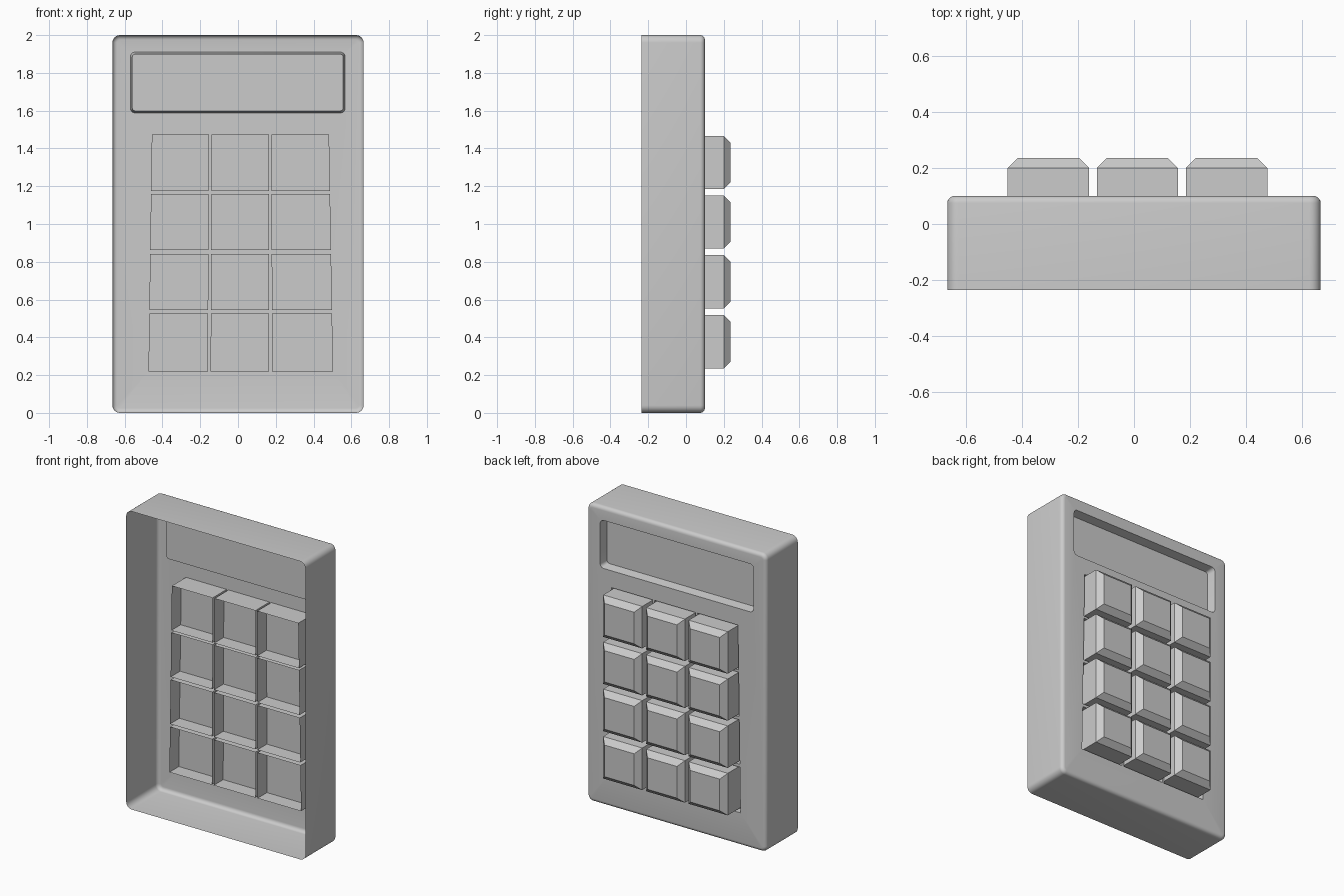
import bpy, bmesh, math

if "Cube" in bpy.data.objects:
    bpy.data.objects.remove(bpy.data.objects["Cube"])

BACK, FACE = -0.235, 0.10        # open rear rim and front panel depth
SOCKET, PLATE = -0.05, 0.05      # inner end of key sockets, plate under keys
ROWS = [(1.175, 1.475), (0.862, 1.16), (0.545, 0.842), (0.22, 0.525)]
COLS = [((-0.456, -0.154), (-0.474, -0.159)),
        ((-0.140, 0.164), (-0.145, 0.165)),
        ((0.177, 0.482), (0.180, 0.503))]   # x span at top and bottom of keypad
KEY_X = [(-0.45, -0.16), (-0.132, 0.156), (0.185, 0.475)]
KEY_Z = [(1.185, 1.467), (0.87, 1.15), (0.553, 0.835), (0.235, 0.517)]


def finish(bm, name, angle=35):
    me = bpy.data.meshes.new(name)
    bm.to_mesh(me)
    bm.free()
    ob = bpy.data.objects.new(name, me)
    bpy.context.collection.objects.link(ob)
    bpy.ops.object.select_all(action='DESELECT')
    ob.select_set(True)
    bpy.context.view_layer.objects.active = ob
    if angle:
        bpy.ops.object.shade_smooth_by_angle(angle=math.radians(angle))
    return ob


def rounded_rect(x0, x1, z0, z1, r, seg=6):
    pts = []
    for cx, cz, a0 in ((x1 - r, z1 - r, 0), (x0 + r, z1 - r, 90),
                       (x0 + r, z0 + r, 180), (x1 - r, z0 + r, 270)):
        for i in range(seg + 1):
            a = math.radians(a0 + 90 * i / seg)
            pts.append((cx + r * math.cos(a), cz + r * math.sin(a)))
    return pts


def ring(bm, pts, y):
    return [bm.verts.new((x, y, z)) for x, z in pts]


def bridge(bm, a, b):
    n = len(a)
    for i in range(n):
        bm.faces.new((a[i], a[(i + 1) % n], b[(i + 1) % n], b[i]))


def loop_edges(bm, loop):
    out = []
    for i, v in enumerate(loop):
        w = loop[(i + 1) % len(loop)]
        out.append(bm.edges.get((v, w)) or bm.edges.new((v, w)))
    return out


def cell(col, row):
    # socket outline; the keypad spreads slightly toward the bottom
    (lt, rt), (lb, rb) = COLS[col]
    z0, z1 = ROWS[row]

    def mix(a, b, z):
        return a + (b - a) * (1.475 - z) / 1.255
    return [(mix(rt, rb, z1), z1), (mix(lt, lb, z1), z1),
            (mix(lt, lb, z0), z0), (mix(rt, rb, z0), z0)]


# Case: open-backed shell with a rounded front edge
bm = bmesh.new()
R, CORNER, STEPS = 0.025, 0.04, 5
prev = ring(bm, rounded_rect(-0.665, 0.665, 0, 2, CORNER), BACK)
for i in range(STEPS + 1):
    a = math.pi / 2 * i / STEPS
    d = R * (1 - math.cos(a))
    nxt = ring(bm, rounded_rect(-0.665 + d, 0.665 - d, d, 2 - d, CORNER - d),
               FACE - R + R * math.sin(a))
    bridge(bm, prev, nxt)
    prev = nxt
edges = loop_edges(bm, prev)

# Display recess
rim = ring(bm, rounded_rect(-0.57, 0.567, 1.588, 1.91, 0.025), FACE)
floor = ring(bm, rounded_rect(-0.56, 0.557, 1.598, 1.90, 0.018), 0.04)
bridge(bm, rim, floor)
bm.faces.new(floor)
edges += loop_edges(bm, rim)

# Key sockets running back from the panel
for c in range(3):
    for r in range(4):
        pts = cell(c, r)
        top = ring(bm, pts, FACE)
        bridge(bm, top, ring(bm, pts, SOCKET))
        edges += loop_edges(bm, top)

# Front panel filled around all the openings
bmesh.ops.triangle_fill(bm, edges=edges, use_beauty=True, normal=(0, 1, 0))
bmesh.ops.recalc_face_normals(bm, faces=bm.faces[:])
panel = max((f for f in bm.faces if abs(f.normal.y) > 0.99), key=lambda f: f.calc_center_median().y)
if panel.normal.y < 0:
    bmesh.ops.reverse_faces(bm, faces=bm.faces[:])
finish(bm, "case")

# Keys: base plate filling the socket, straight sides, chamfered cap
for c in range(3):
    for r in range(4):
        bm = bmesh.new()
        (x0, x1), (z0, z1) = KEY_X[c], KEY_Z[r]

        def key_ring(d, y):
            return ring(bm, [(x1 - d, z1 - d), (x0 + d, z1 - d),
                             (x0 + d, z0 + d), (x1 - d, z0 + d)], y)
        base = ring(bm, cell(c, r), PLATE)
        low, mid, cap = key_ring(0, PLATE), key_ring(0, 0.2), key_ring(0.035, 0.235)
        bridge(bm, base, low)
        bridge(bm, low, mid)
        bridge(bm, mid, cap)
        bm.faces.new(cap)
        bm.faces.new(low)
        bmesh.ops.recalc_face_normals(bm, faces=bm.faces[:])
        finish(bm, f"key_row{r + 1}_col{c + 1}", 0)
